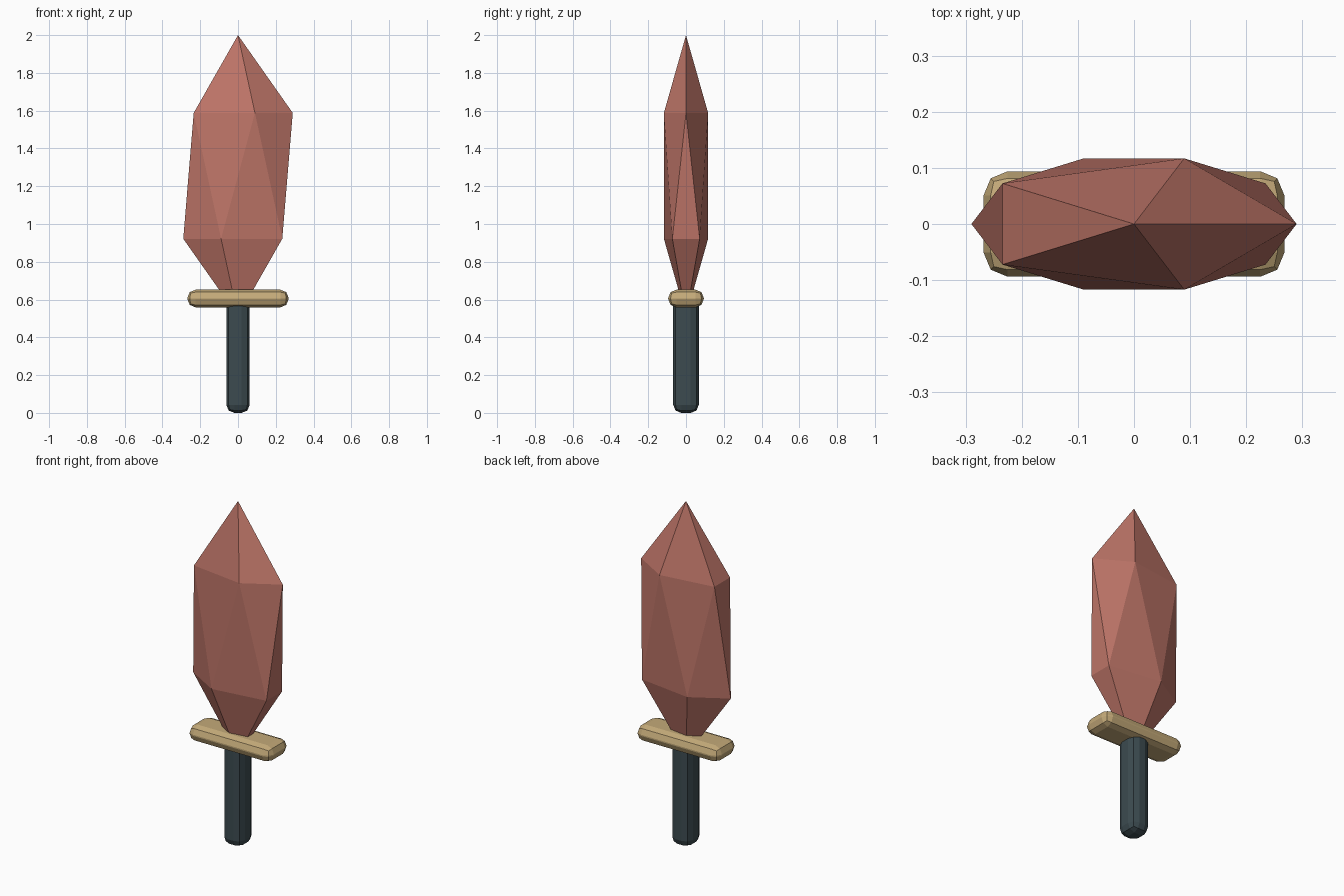
import bpy

if "Cube" in bpy.data.objects:
    bpy.data.objects.remove(bpy.data.objects["Cube"])


def finish(obj, name, color):
    obj.name = name
    bpy.ops.object.transform_apply(location=False, rotation=False, scale=True)
    mat = bpy.data.materials.new(name + "_colour")
    mat.diffuse_color = (*color, 1)
    mat.use_nodes = True
    mat.node_tree.nodes["Principled BSDF"].inputs["Base Color"].default_value = mat.diffuse_color
    obj.data.materials.append(mat)
    bpy.ops.object.shade_flat()


def rounded_box(name, half_x, half_y, z0, z1, bevel, color):
    bpy.ops.mesh.primitive_cube_add(size=2, location=(0, 0, (z0 + z1) / 2))
    obj = bpy.context.object
    obj.scale = (half_x, half_y, (z1 - z0) / 2)
    finish(obj, name, color)
    mod = obj.modifiers.new("Bevel", "BEVEL")
    mod.width = bevel
    mod.segments = 2
    return obj


# Crystal blade: stretched icosahedron, lower tip buried in the handle
bpy.ops.mesh.primitive_ico_sphere_add(subdivisions=1, radius=1, location=(0, 0, 1.255))
blade = bpy.context.object
blade.scale = (0.324, 0.1375, 0.745)
finish(blade, "blade", (0.52, 0.18, 0.14))

# Crossguard
rounded_box("crossguard", 0.268, 0.094, 0.559, 0.652, 0.043, (0.55, 0.40, 0.19))

# Handle, running up into the crossguard
rounded_box("handle", 0.062, 0.068, 0.0, 0.63, 0.043, (0.045, 0.07, 0.08))
